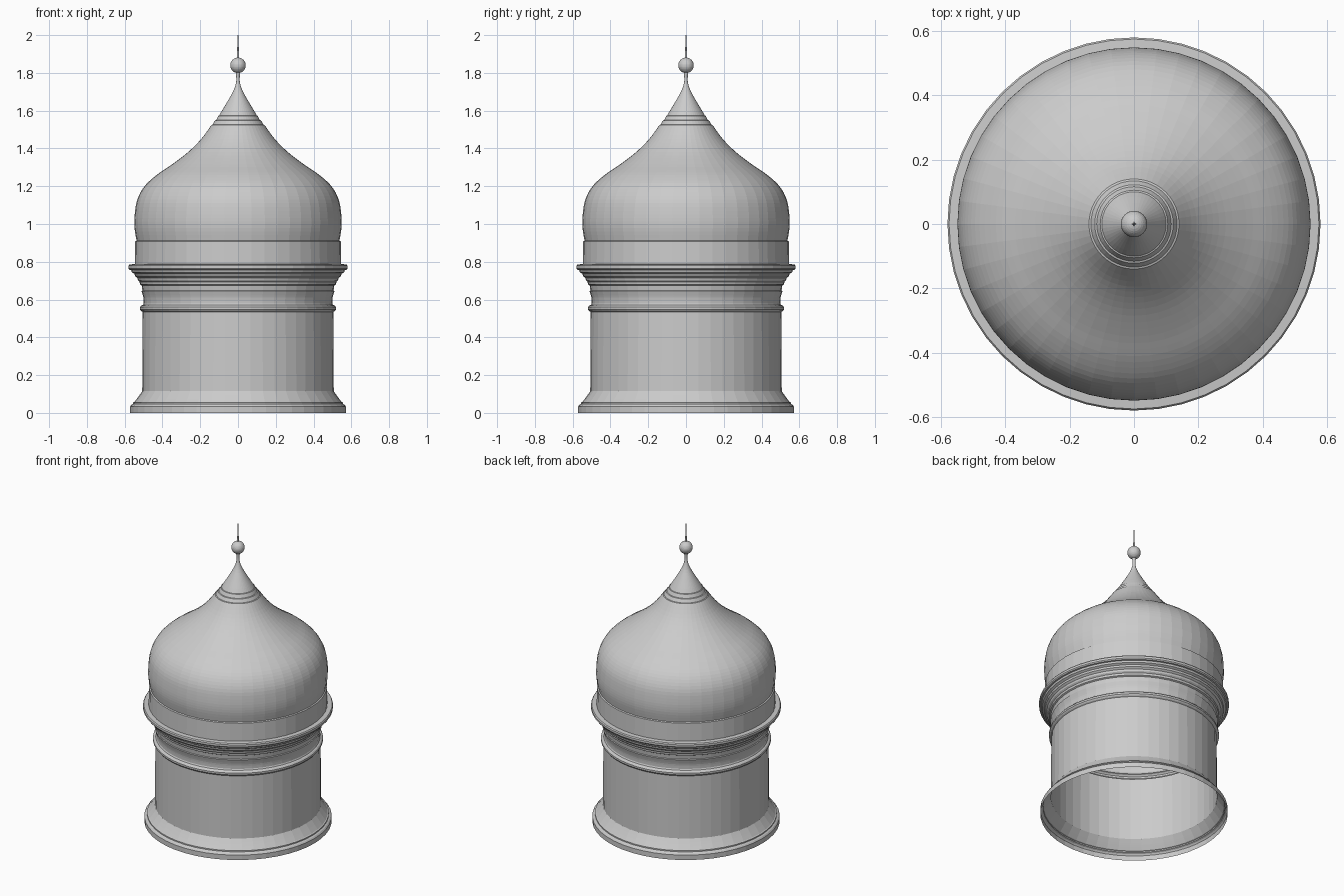
import bpy, bmesh, math

SEG = 48

def lathe(name, profile, seg=SEG, smooth=None):
    """Revolve (radius, z) points round the z axis."""
    bm = bmesh.new()
    rings = []
    for r, z in profile:
        rings.append([bm.verts.new((r * math.cos(2 * math.pi * i / seg),
                                    r * math.sin(2 * math.pi * i / seg), z)) for i in range(seg)])
    for a, b in zip(rings, rings[1:]):
        for i in range(seg):
            j = (i + 1) % seg
            bm.faces.new((a[i], a[j], b[j], b[i]))
    me = bpy.data.meshes.new(name)
    bm.to_mesh(me)
    bm.free()
    ob = bpy.data.objects.new(name, me)
    bpy.context.collection.objects.link(ob)
    return ob

def spline(pts, n=4):
    """Catmull-Rom curve through the points."""
    p = [pts[0]] + pts + [pts[-1]]
    out = []
    for k in range(1, len(p) - 2):
        for s in range(n):
            t = s / n
            out.append(tuple(0.5 * (2 * b + (c - a) * t + (2 * a - 5 * b + 4 * c - d) * t * t
                                    + (3 * b - a - 3 * c + d) * t ** 3)
                             for a, b, c, d in zip(p[k - 1], p[k], p[k + 1], p[k + 2])))
    return out + [pts[-1]]

# Flared foot moulding
foot = [(0.572, 0), (0.572, 0.033), (0.565, 0.042), (0.555, 0.047), (0.555, 0.055)]
foot += spline([(0.548, 0.058), (0.528, 0.085), (0.507, 0.115)], 3)
lathe("base_moulding", foot)

# Drum wall, open underneath
lathe("drum_wall", [(0.507, 0.115), (0.505, 0.535)])

# Collar ring and concave neck above the wall
collar = [(0.505, 0.535), (0.513, 0.540), (0.519, 0.548), (0.519, 0.560), (0.512, 0.568), (0.503, 0.572)]
collar += spline([(0.499, 0.580), (0.501, 0.61), (0.511, 0.645)], 3)
lathe("collar", collar)

# Stepped cornice with rounded lip
cornice = [(0.511, 0.645), (0.506, 0.648), (0.510, 0.675), (0.519, 0.680), (0.521, 0.694),
           (0.530, 0.702), (0.533, 0.714), (0.545, 0.724), (0.548, 0.736), (0.562, 0.744),
           (0.566, 0.756), (0.575, 0.758), (0.580, 0.765), (0.580, 0.779), (0.575, 0.786), (0.546, 0.788)]
lathe("cornice", cornice)

# Plain band under the dome
lathe("dome_band", [(0.546, 0.788), (0.544, 0.908), (0.537, 0.912)])

# Onion dome
dome = spline([(0.537, 0.912), (0.548, 0.98), (0.547, 1.05), (0.533, 1.13), (0.495, 1.20),
               (0.430, 1.26), (0.350, 1.315), (0.265, 1.38), (0.195, 1.45), (0.140, 1.525)], 4)
lathe("onion_dome", dome)

# Pointed cap with fine ridges, running up into the finial stem
cap = [(0.140, 1.525), (0.134, 1.527), (0.122, 1.548), (0.116, 1.550), (0.105, 1.572), (0.100, 1.574)]
cap += spline([(0.085, 1.60), (0.055, 1.65), (0.027, 1.70), (0.012, 1.74), (0.009, 1.77), (0.012, 1.805)], 3)
lathe("spire_cap", cap)

# Finial ball and needle
bpy.ops.mesh.primitive_uv_sphere_add(segments=32, ring_count=16, radius=0.041, location=(0, 0, 1.84))
bpy.context.object.name = "finial_ball"
bpy.ops.mesh.primitive_cone_add(vertices=12, radius1=0.006, radius2=0.002, depth=0.13, location=(0, 0, 1.935))
bpy.context.object.name = "finial_needle"
